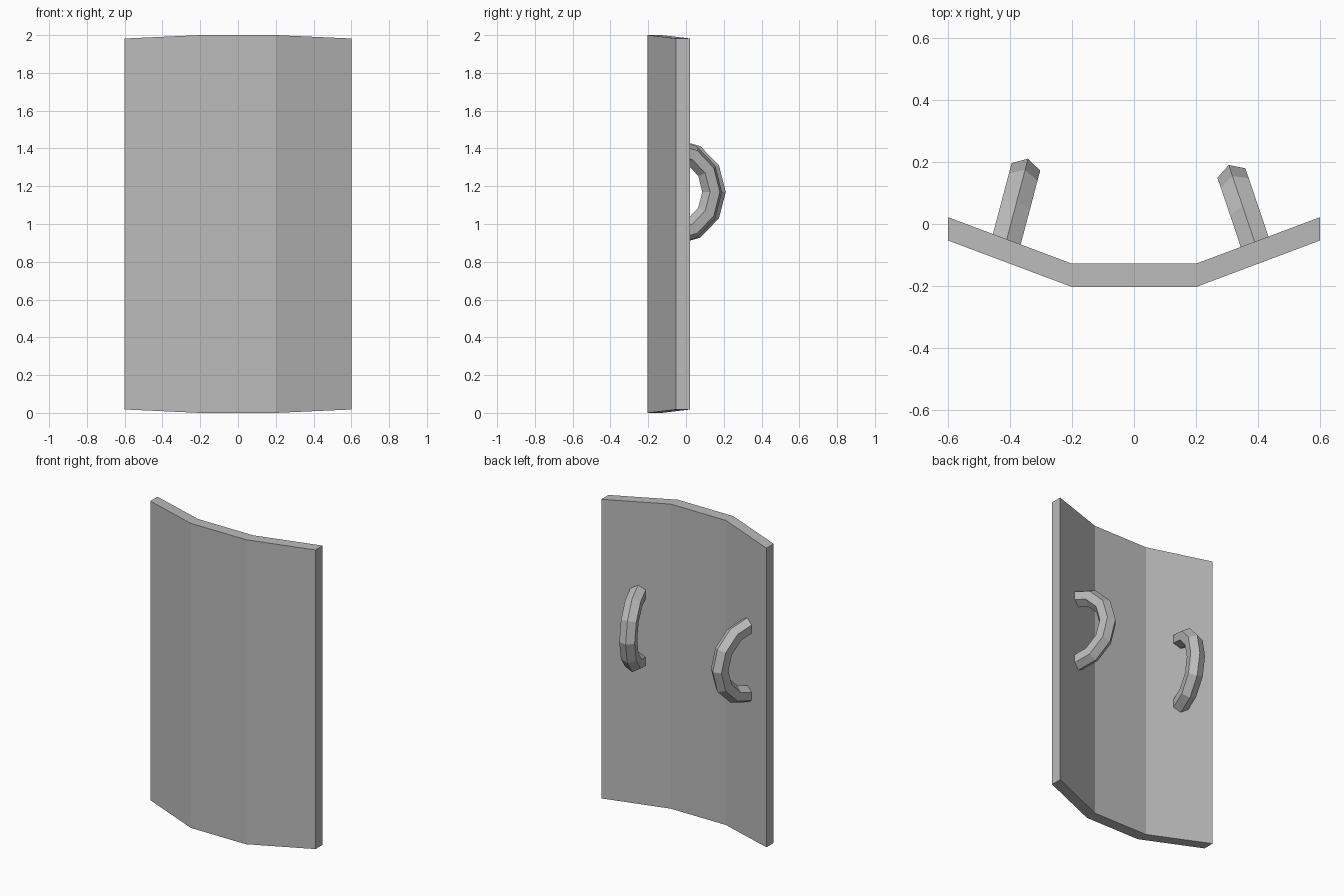
import bpy
import bmesh
from math import sin, cos, pi, radians
from mathutils import Matrix, Vector

cube = bpy.data.objects.get("Cube")
if cube:
    bpy.data.objects.remove(cube)

# Single grey material
grey = bpy.data.materials.new("plain_grey")
grey.use_nodes = True
colour = (0.5, 0.5, 0.5, 1)
grey.diffuse_color = colour
grey.node_tree.nodes["Principled BSDF"].inputs["Base Color"].default_value = colour


def add_object(name, bm):
    bmesh.ops.recalc_face_normals(bm, faces=bm.faces)
    mesh = bpy.data.meshes.new(name)
    bm.to_mesh(mesh)
    bm.free()
    mesh.materials.append(grey)
    obj = bpy.data.objects.new(name, mesh)
    bpy.context.collection.objects.link(obj)
    return obj


# Shield plate: three folded panels, side edges slightly shorter
THICK = 0.075
columns = [(-0.6, -0.053, 0.018), (-0.2, -0.203, 0),
           (0.2, -0.203, 0), (0.6, -0.053, 0.018)]
bm = bmesh.new()
rings = []
for x, y, inset in columns:
    corners = [(y, inset), (y + THICK, inset),
               (y + THICK, 2 - inset), (y, 2 - inset)]
    rings.append([bm.verts.new((x, cy, cz)) for cy, cz in corners])
for a, b in zip(rings, rings[1:]):
    for i in range(4):
        j = (i + 1) % 4
        bm.faces.new((a[i], a[j], b[j], b[i]))
bm.faces.new(rings[0])
bm.faces.new(rings[-1])
add_object("shield_plate", bm)


# Grip: hexagonal tube spun through half a turn, ends sunk in the plate
def grip(name, location, turn):
    bm = bmesh.new()
    ring_radius, tube = 0.225, 0.055
    section = [bm.verts.new((tube * sin(k * pi / 3), 0,
                             ring_radius + tube * cos(k * pi / 3)))
               for k in range(6)]
    face = bm.faces.new(section)
    bmesh.ops.spin(bm, geom=[face] + face.edges[:] + section,
                   cent=(0, 0, 0), axis=(-1, 0, 0), angle=pi,
                   steps=6, use_duplicate=False)
    bmesh.ops.remove_doubles(bm, verts=bm.verts, dist=0.0001)
    obj = add_object(name, bm)
    obj.matrix_world = (Matrix.Translation(Vector(location))
                        @ Matrix.Rotation(radians(turn), 4, "Z"))


grip("left_grip", (0.395, -0.075, 1.17), 18.7)
grip("right_grip", (-0.413, -0.06, 1.17), -14.8)
